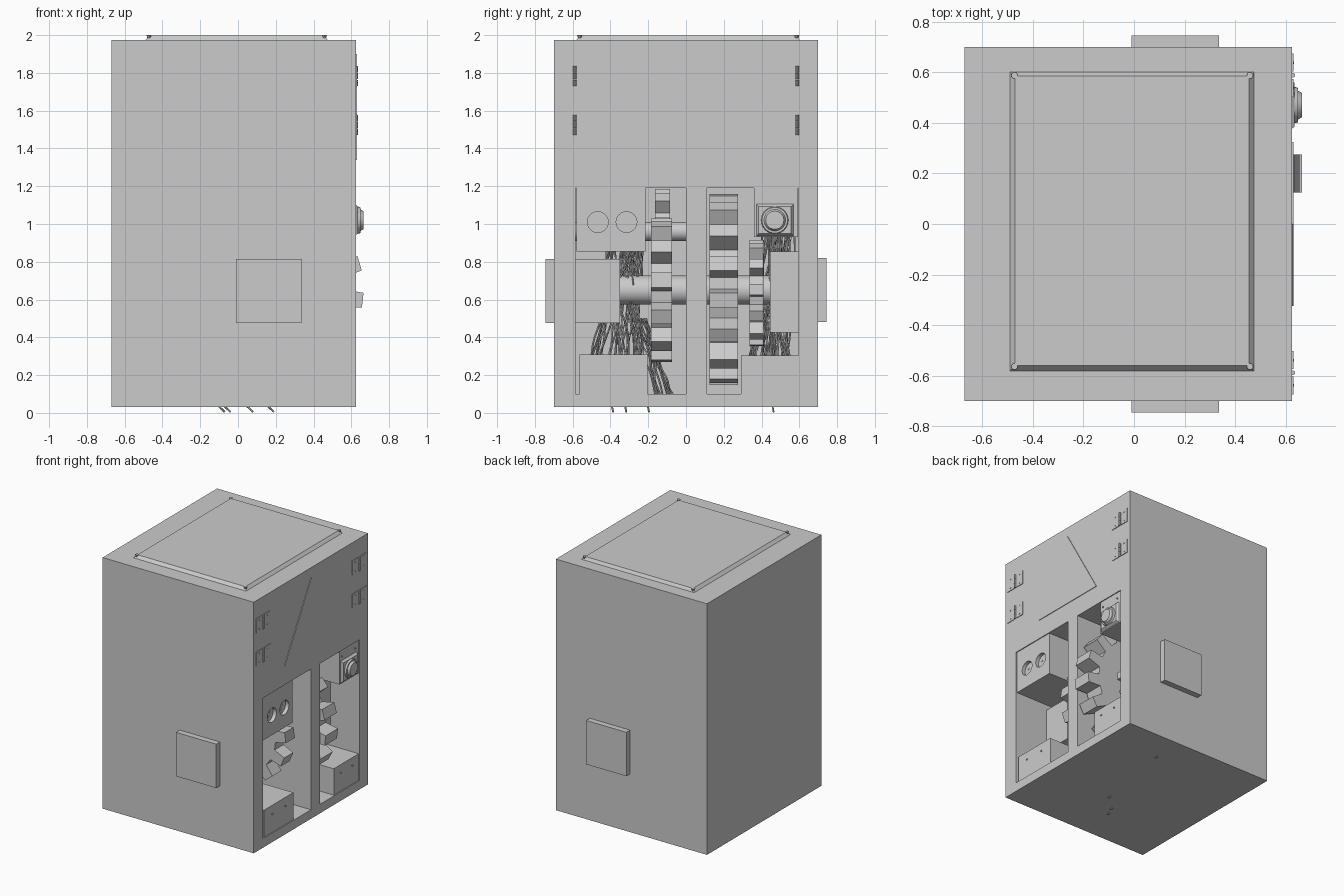
import bpy, bmesh, math, random
from mathutils import Vector

if "Cube" in bpy.data.objects:
    bpy.data.objects.remove(bpy.data.objects["Cube"])

random.seed(4)
FACE = 0.625            # x of the open machine side
AX, AZ = 0.16, 0.65     # main axle centre


def make(name, bm):
    bmesh.ops.recalc_face_normals(bm, faces=bm.faces[:])
    me = bpy.data.meshes.new(name)
    bm.to_mesh(me)
    bm.free()
    ob = bpy.data.objects.new(name, me)
    bpy.context.collection.objects.link(ob)
    return ob


def prism(name, pts, vec):
    """Extrude a flat outline along vec."""
    bm = bmesh.new()
    f = bm.faces.new([bm.verts.new(p) for p in pts])
    r = bmesh.ops.extrude_face_region(bm, geom=[f])
    bmesh.ops.translate(bm, vec=Vector(vec),
                        verts=[v for v in r['geom'] if isinstance(v, bmesh.types.BMVert)])
    return make(name, bm)


def box(name, x0, x1, y0, y1, z0, z1):
    return prism(name, [(x0, y0, z0), (x1, y0, z0), (x1, y1, z0), (x0, y1, z0)], (0, 0, z1 - z0))


def cyl(name, loc, r1, r2, depth, axis='x', n=24, smooth=True):
    bpy.ops.mesh.primitive_cone_add(vertices=n, radius1=r1, radius2=r2, depth=depth, location=loc)
    ob = bpy.context.object
    ob.name = name
    ob.rotation_euler = {'x': (0, math.pi / 2, 0), 'y': (math.pi / 2, 0, 0), 'z': (0, 0, 0)}[axis]
    if smooth:
        bpy.ops.object.shade_smooth_by_angle()
    return ob


def cut(ob, cutter):
    m = ob.modifiers.new("cut", 'BOOLEAN')
    m.operation, m.object, m.solver = 'DIFFERENCE', cutter, 'EXACT'
    cutter.hide_render = True
    cutter.hide_set(True)


def gear(name, x, z, y0, y1, r, root, n, phase=0):
    pts = []
    for i in range(n):
        for f, rad in ((-.30, root), (-.20, r), (.20, r), (.30, root)):
            a = math.radians(phase) + (i + f) * math.tau / n
            pts.append((x + rad * math.cos(a), y0, z + rad * math.sin(a)))
    return prism(name, pts, (0, y1 - y0, 0))


def frustum(name, lo, hi):
    """Tapered slab between two rectangles given as corner lists."""
    bm = bmesh.new()
    a = [bm.verts.new(p) for p in lo]
    b = [bm.verts.new(p) for p in hi]
    bm.faces.new(a)
    bm.faces.new(b)
    for i in range(4):
        j = (i + 1) % 4
        bm.faces.new((a[i], a[j], b[j], b[i]))
    return make(name, bm)


def rect_z(x0, x1, y0, y1, z):
    return [(x0, y0, z), (x1, y0, z), (x1, y1, z), (x0, y1, z)]


def rect_x(y0, y1, z0, z1, x):
    return [(x, y0, z0), (x, y1, z0), (x, y1, z1), (x, y0, z1)]


# cabinet with two open bays
body = box("cabinet", -0.67, FACE, -0.70, 0.70, 0.03, 1.975)
cut(body, box("left_bay_cutter", -0.45, 0.8, -0.585, 0.0, 0.10, 1.19))
cut(body, box("right_bay_cutter", -0.45, 0.8, 0.11, 0.595, 0.10, 1.19))

# lid plate with corner studs
frustum("lid", rect_z(-0.49, 0.475, -0.58, 0.60, 1.975), rect_z(-0.47, 0.455, -0.56, 0.585, 1.997))
for x in (-0.472, 0.458):
    for y in (-0.563, 0.587):
        cyl("lid_stud", (x, y, 1.9875), 0.007, 0.013, 0.025, 'z', 10)

# warning triangle plate
prism("triangle_plate", [(FACE, -0.325, 1.34), (FACE, 0.325, 1.34), (FACE, 0, 1.90)], (0.005, 0, 0))

# hinges
for s in (-1, 1):
    for z in (1.783, 1.525):
        y = s * 0.588
        for e in (-1, 1):
            c = y + e * 0.05
            box("hinge_leaf", FACE, 0.630, c - 0.036, c + 0.036, z - 0.054, z + 0.054)
            for k in (-1, 1):
                cyl("hinge_screw", (0.631, c, z + k * 0.035), 0.005, 0.005, 0.004, 'x', 8)
        for k in range(3):
            cyl("hinge_knuckle", (0.628, y, z + (k - 1) * 0.036), 0.009, 0.009, 0.033, 'z', 10)

# bearing blocks, wall caps and the shafts
box("left_bearing_block", -0.01, 0.335, -0.745, -0.35, 0.475, 0.815)
box("right_wall_cap", -0.01, 0.335, 0.59, 0.745, 0.48, 0.82)
box("right_bearing_block", -0.05, 0.375, 0.445, 0.60, 0.425, 0.855)
cyl("main_shaft", (AX, 0.05, AZ), 0.077, 0.077, 0.82, 'y', 32)
cyl("upper_shaft", (-0.23, -0.29, 0.96), 0.05, 0.05, 0.62, 'y', 24)

# gears
gear("left_gear", AX, AZ, -0.185, -0.075, 0.38, 0.29, 12, 8)
gear("upper_gear", -0.23, 0.96, -0.165, -0.085, 0.225, 0.15, 8, 10)
gear("large_gear", AX, AZ + 0.003, 0.125, 0.275, 0.505, 0.40, 16, -6.5)
gear("small_gear", AX, 0.635, 0.335, 0.41, 0.28, 0.21, 12, 4)

# junction boxes at the bottom
box("left_junction_box", 0.15, 0.618, -0.565, -0.205, 0.10, 0.31)
box("right_junction_box", 0.15, 0.618, 0.29, 0.595, 0.10, 0.305)
for y in (-0.465, -0.305, 0.37, 0.515):
    cyl("junction_screw", (0.62, y, 0.245), 0.006, 0.006, 0.01, 'x', 8)

# socket box with two round recesses and pin holes
sock = box("socket_box", 0.25, 0.618, -0.58, -0.215, 0.855, 1.19)
for y in (-0.467, -0.315):
    cut(sock, cyl("socket_cutter", (0.62, y, 1.01), 0.055, 0.055, 0.06, 'x', 24))
    for dy, dz in ((-0.018, 0.012), (0.018, 0.012), (0, -0.018)):
        cyl("socket_pin", (0.5905, y + dy, 1.01 + dz), 0.010, 0.010, 0.006, 'x', 10)

# push button on its box
box("button_box", 0.25, 0.618, 0.36, 0.592, 0.93, 1.19)
frustum("button_plate", rect_x(0.37, 0.572, 0.935, 1.108, 0.615), rect_x(0.385, 0.557, 0.95, 1.093, 0.635))
cyl("button_collar", (0.638, 0.47, 1.02), 0.074, 0.068, 0.02, 'x', 32)
cyl("button_cap", (0.65, 0.47, 1.02), 0.064, 0.048, 0.028, 'x', 32)
for y in (0.39, 0.55):
    cyl("button_screw", (0.62, y, 1.14), 0.006, 0.006, 0.01, 'x', 8)


# loose wires
def wires(name, paths):
    cu = bpy.data.curves.new(name, 'CURVE')
    cu.dimensions = '3D'
    cu.bevel_depth, cu.bevel_resolution, cu.resolution_u = 0.005, 0, 3
    cu.use_fill_caps = True
    for pts in paths:
        sp = cu.splines.new('NURBS')
        sp.points.add(len(pts) - 1)
        for p, co in zip(sp.points, pts):
            p.co = (*co, 1)
        sp.order_u, sp.use_endpoint_u = 3, True
    bpy.context.collection.objects.link(bpy.data.objects.new(name, cu))


def bundle(n, lo, hi, z0, z1):
    out = []
    for _ in range(n):
        y0, y1 = random.uniform(*lo), random.uniform(*hi)
        x = random.uniform(-0.12, 0.22)
        pts = []
        for k in range(7):
            t = k / 6
            pts.append((x + random.uniform(-.03, .03),
                        y0 + (y1 - y0) * t + random.uniform(-.018, .018), z0 + (z1 - z0) * t))
        out.append(pts)
    return out


wires("left_wires", bundle(40, (-0.53, -0.22), (-0.42, -0.23), 0.25, 0.92)
      + bundle(10, (-0.19, -0.06), (-0.30, -0.2), 0.10, 0.50))
wires("right_wires", bundle(36, (0.31, 0.56), (0.40, 0.58), 0.25, 1.0))
# wire ends poking through the floor
wires("floor_wire_ends", [[(x - 0.03, y - 0.005, 0.05), (x, y, 0.025), (x + 0.02, y + 0.004, 0.005)]
                          for x, y in ((-0.09, -0.39), (-0.06, -0.32), (0.06, -0.20), (0.17, 0.46))])
